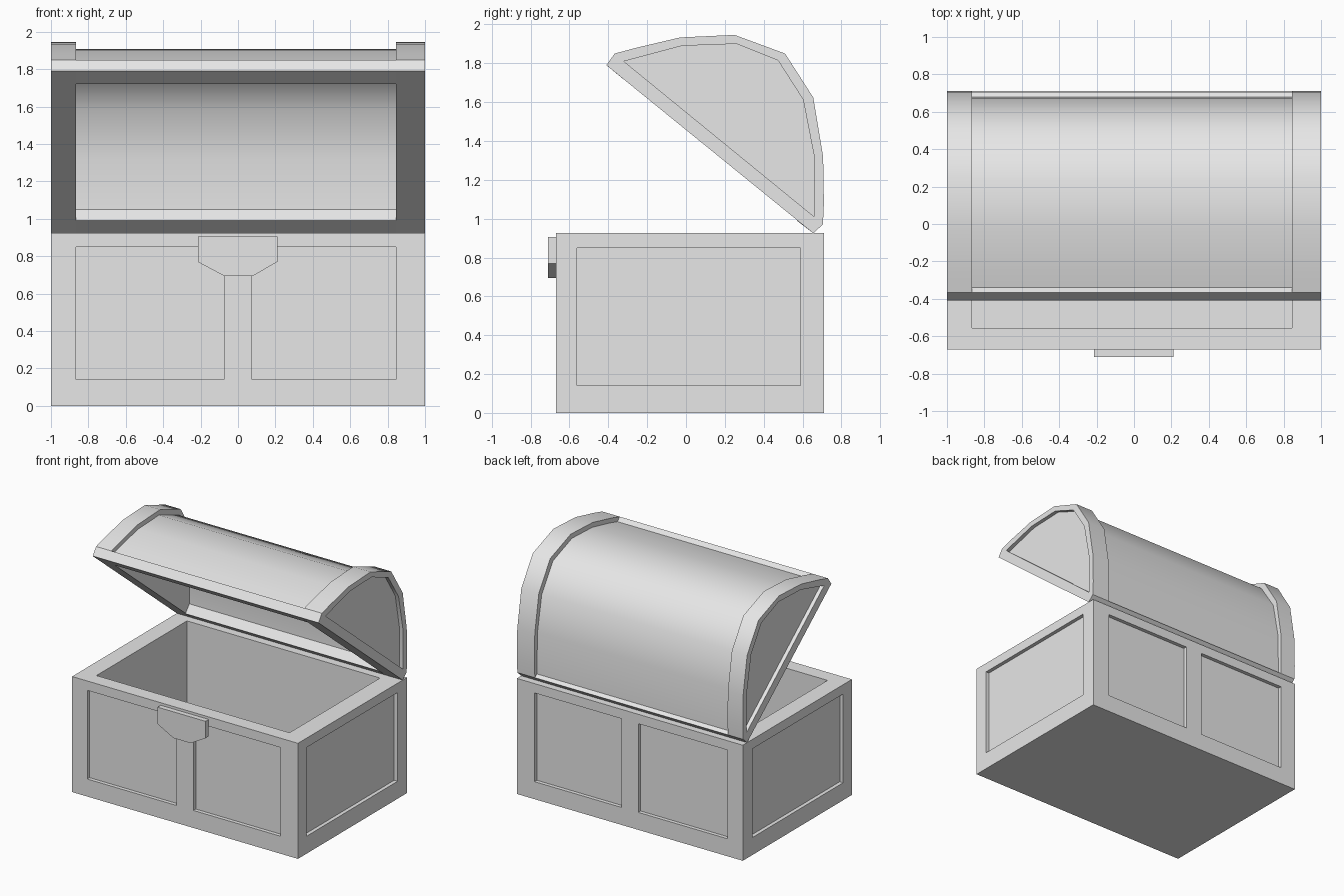
import bpy
import bmesh
import math

cube = bpy.data.objects.get("Cube")
if cube:
    bpy.data.objects.remove(cube, do_unlink=True)

grey = bpy.data.materials.new("plain grey")
grey.use_nodes = True
grey.diffuse_color = (0.8, 0.8, 0.8, 1)
grey.node_tree.nodes["Principled BSDF"].inputs["Base Color"].default_value = (0.8, 0.8, 0.8, 1)

LEFT, RIGHT = 0.845, -0.865      # inner faces of the end walls
FRONT, BACK = -0.67, 0.71        # outer faces of the box
RIM = 0.925                      # top of the box
DEPTH = 0.03                     # depth of the recessed panels


def prism(name, profile, start, end, axis="x"):
    """Extrude a closed profile along x (y, z points) or y (x, z points)."""
    bm = bmesh.new()

    def place(p, d):
        return (d, p[0], p[1]) if axis == "x" else (p[0], d, p[1])

    face = bm.faces.new([bm.verts.new(place(p, start)) for p in profile])
    out = bmesh.ops.extrude_face_region(bm, geom=[face])
    for v in out["geom"]:
        if isinstance(v, bmesh.types.BMVert):
            setattr(v.co, axis, end)
    bmesh.ops.recalc_face_normals(bm, faces=bm.faces)
    mesh = bpy.data.meshes.new(name)
    bm.to_mesh(mesh)
    bm.free()
    mesh.materials.append(grey)
    obj = bpy.data.objects.new(name, mesh)
    bpy.context.collection.objects.link(obj)
    return obj


def block(name, x, y, z):
    return prism(name, [(y[0], z[0]), (y[1], z[0]), (y[1], z[1]), (y[0], z[1])], *x)


def activate(obj):
    bpy.ops.object.select_all(action="DESELECT")
    obj.select_set(True)
    bpy.context.view_layer.objects.active = obj


def cut(obj, cutter):
    """Subtract the cutter, then discard it."""
    activate(obj)
    mod = obj.modifiers.new("recess", "BOOLEAN")
    mod.operation = "DIFFERENCE"
    mod.solver = "EXACT"
    mod.object = cutter
    bpy.ops.object.modifier_apply(modifier=mod.name)
    bpy.data.objects.remove(cutter, do_unlink=True)


# Box with its cavity
box = block("chest_box", (-1, 1), (FRONT, BACK), (0, RIM))
cut(box, block("cavity", (RIGHT, LEFT), (-0.555, 0.59), (0.02, 1.2)))

# Recessed panels: two on front and back, one on each end
panel_z = (0.14, 0.85)
for wall in (FRONT, BACK):
    for span in ((RIGHT, -0.075), (0.075, LEFT)):
        cut(box, block("panel", span, (wall - DEPTH, wall + DEPTH), panel_z))
for side in (-1, 1):
    cut(box, block("panel", (side - DEPTH, side + DEPTH), (-0.56, 0.59), panel_z))

# Latch plate
prism("latch", [(-0.215, 0.905), (-0.215, 0.77), (-0.075, 0.695),
                (0.08, 0.695), (0.21, 0.77), (0.21, 0.905)], -0.71, FRONT, "y")

# Lid profiles (y, z), from the front lip over the top to the hinge
front_lip = [(-0.41, 1.79), (-0.367, 1.85)]
hinge_lip = [(0.705, 0.97), (0.655, 0.925)]
outer_arc = [(-0.26, 1.879), (-0.03, 1.933), (0.25, 1.946), (0.51, 1.85),
             (0.655, 1.624), (0.706, 1.32), (0.71, 1.08)]
middle_arc = [(-0.34, 1.82), (-0.25, 1.845), (-0.025, 1.896), (0.235, 1.907),
              (0.475, 1.818), (0.617, 1.605), (0.672, 1.32), (0.678, 0.99)]
inner_arc = [(0.57, 0.99), (0.62, 1.05), (0.625, 1.32), (0.57, 1.585), (0.445, 1.77),
             (0.23, 1.85), (-0.02, 1.84), (-0.29, 1.765), (-0.325, 1.72)]
panel_arc = [(-0.32, 1.81), (-0.02, 1.89), (0.26, 1.9), (0.474, 1.814),
             (0.603, 1.613), (0.66, 1.32), (0.66, 1.01)]

# Hollow curved lid between the end bands
lid_parts = [prism("lid_middle", front_lip + middle_arc + hinge_lip + inner_arc, RIGHT, LEFT)]

# Lid ends with a recessed panel
for name, inside, side in (("lid_left_end", LEFT, 1), ("lid_right_end", RIGHT, -1)):
    end = prism(name, front_lip + outer_arc + hinge_lip, inside, side)
    cut(end, prism("panel", panel_arc, side - DEPTH, side + DEPTH))
    lid_parts.append(end)

# Smooth the rounded lid, keeping its rims sharp
for part in lid_parts:
    activate(part)
    bpy.ops.object.shade_smooth_by_angle(angle=math.radians(37.5))
